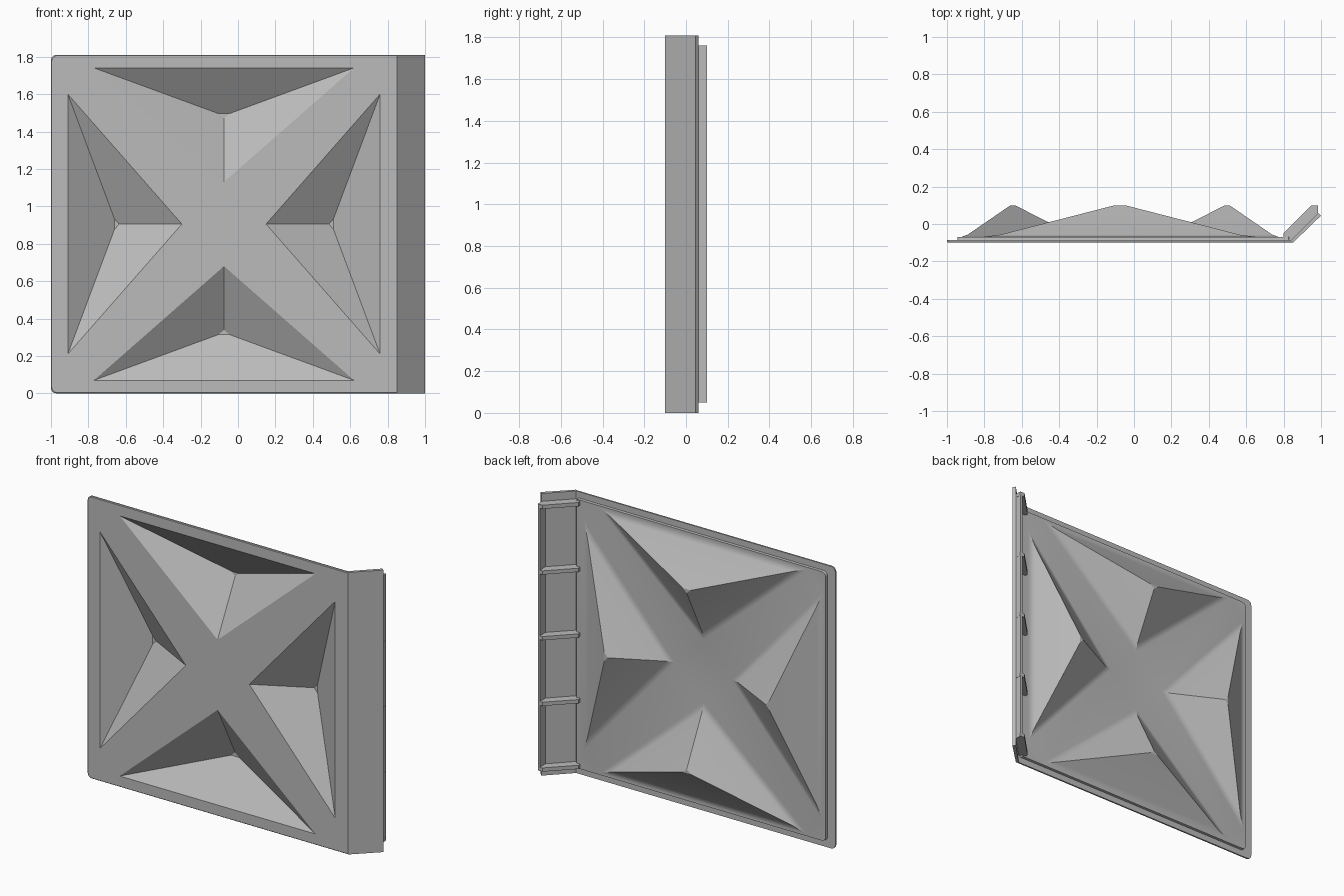
import bpy, bmesh, math
from mathutils import Vector

cube = bpy.data.objects.get("Cube")
if cube:
    bpy.data.objects.remove(cube)

HEIGHT = 1.81
MID_Z = HEIGHT / 2
MID_X = -0.075

grey = bpy.data.materials.new("grey_metal")
grey.use_nodes = True
grey.diffuse_color = (0.5, 0.5, 0.5, 1)
grey.node_tree.nodes["Principled BSDF"].inputs["Base Color"].default_value = (0.5, 0.5, 0.5, 1)


def finish(bm, name):
    bmesh.ops.recalc_face_normals(bm, faces=bm.faces[:])
    mesh = bpy.data.meshes.new(name)
    bm.to_mesh(mesh)
    bm.free()
    mesh.materials.append(grey)
    obj = bpy.data.objects.new(name, mesh)
    bpy.context.collection.objects.link(obj)
    return obj


def extrude_profile(name, points, z0, z1):
    """Extrude an (x, y) outline upwards from z0 to z1."""
    bm = bmesh.new()
    face = bm.faces.new([bm.verts.new((x, y, z0)) for x, y in points])
    geom = bmesh.ops.extrude_face_region(bm, geom=[face])["geom"]
    top = [v for v in geom if isinstance(v, bmesh.types.BMVert)]
    bmesh.ops.translate(bm, verts=top, vec=(0, 0, z1 - z0))
    return finish(bm, name)


def rounded_loop(bm, x0, x1, z0, z1, y, r_left, r_right):
    """Rounded rectangle of vertices in the plane at depth y."""
    verts = []
    corners = [(x1, z1, -1, -1, r_right), (x0, z1, 1, -1, r_left),
               (x0, z0, 1, 1, r_left), (x1, z0, -1, 1, r_right)]
    for k, (x, z, sx, sz, r) in enumerate(corners):
        for step in range(6):
            a = math.pi / 2 * (k + step / 5)
            verts.append(bm.verts.new((x + sx * r + r * math.cos(a), y,
                                       z + sz * r + r * math.sin(a))))
    return verts


def bridge(bm, a, b):
    for i in range(len(a)):
        j = (i + 1) % len(a)
        bm.faces.new((a[i], a[j], b[j], b[i]))


def loop_edges(bm, loop):
    return [bm.edges.get((v, loop[i - 1])) or bm.edges.new((v, loop[i - 1]))
            for i, v in enumerate(loop)]


# Four triangular pyramids: base corners and apex as (x, z)
pyramids = []
for s in (1, -1):
    pyramids.append(([(MID_X - 0.695, MID_Z + s * 0.835), (MID_X + 0.695, MID_Z + s * 0.835),
                      (MID_X, MID_Z + s * 0.225)], (MID_X, MID_Z + s * 0.58)))
    pyramids.append(([(MID_X + s * 0.835, MID_Z + 0.695), (MID_X + s * 0.835, MID_Z - 0.695),
                      (MID_X + s * 0.225, MID_Z)], (MID_X + s * 0.575, MID_Z)))


def skin(bm, outline, rings):
    """Fill an outline and push the pyramids out of it through (inset, depth) rings."""
    edges = loop_edges(bm, outline)
    for base, apex in pyramids:
        tip = Vector(apex)
        loops = []
        for t, y in rings:
            pts = [Vector(p).lerp(tip, t) for p in base]
            loops.append([bm.verts.new((p.x, y, p.y)) for p in pts])
        for a, b in zip(loops, loops[1:]):
            bridge(bm, a, b)
        bm.faces.new(loops[-1])
        edges += loop_edges(bm, loops[0])
    bmesh.ops.triangle_fill(bm, use_beauty=True, edges=edges, normal=(0, 1, 0))


# Pressed panel: front skin with hollows, stepped rim, back skin with raised pyramids
bm = bmesh.new()
front = rounded_loop(bm, -0.996, 0.85, 0.004, HEIGHT - 0.004, -0.1, 0.03, 0.003)
edge = rounded_loop(bm, -1, 0.85, 0, HEIGHT, -0.096, 0.03, 0.003)
rim = rounded_loop(bm, -1, 0.85, 0, HEIGHT, -0.086, 0.03, 0.003)
step_low = rounded_loop(bm, -0.945, 0.83, 0.04, HEIGHT - 0.04, -0.086, 0.03, 0.01)
step_high = rounded_loop(bm, -0.943, 0.828, 0.042, HEIGHT - 0.042, -0.07, 0.03, 0.01)
for a, b in ((front, edge), (edge, rim), (rim, step_low), (step_low, step_high)):
    bridge(bm, a, b)
skin(bm, front, [(0, -0.1), (0.96, 0.078)])
skin(bm, step_high, [(-0.06, -0.07), (0.08, -0.057), (0.92, 0.093), (0.96, 0.1)])
panel = finish(bm, "pressed_panel")
for poly in panel.data.polygons:
    poly.use_smooth = True
panel.data.set_sharp_from_angle(angle=math.radians(24))
weighted = panel.modifiers.new("even_shading", "WEIGHTED_NORMAL")
weighted.keep_sharp = True

# Angled side flange
extrude_profile("side_flange", [(0.85, -0.1), (1, 0.045), (0.985, 0.06), (0.84, -0.086)], 0, HEIGHT)

# Lip standing along the flange edge
extrude_profile("flange_lip", [(0.968, 0.035), (0.982, 0.04), (0.982, 0.1), (0.968, 0.1)], 0.05, 1.76)

# Stiffening ribs across the bend
rib = [(0.8, -0.08), (0.85, -0.09), (0.983, 0.042), (0.983, 0.098),
       (0.975, 0.1), (0.95, 0.1), (0.8, -0.05)]
for i in range(5):
    z = 0.062 + i * (HEIGHT - 0.124) / 4
    extrude_profile(f"rib_{i + 1}", rib, z - 0.012, z + 0.012)
